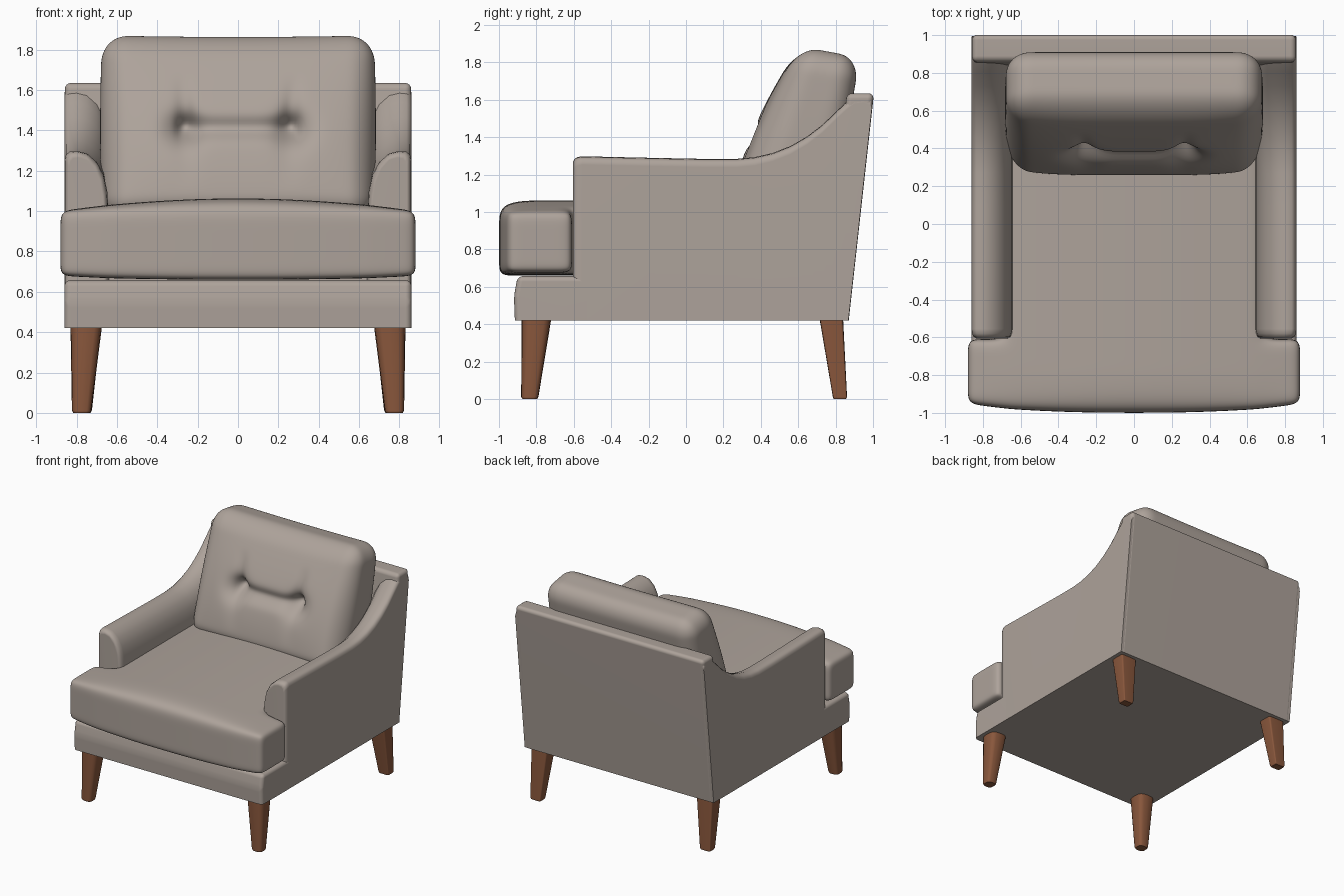
import bpy, bmesh, math
from mathutils import Vector

if "Cube" in bpy.data.objects:
    bpy.data.objects.remove(bpy.data.objects["Cube"])


def material(name, rgb):
    m = bpy.data.materials.new(name)
    m.diffuse_color = (*rgb, 1)
    m.use_nodes = True
    m.node_tree.nodes["Principled BSDF"].inputs["Base Color"].default_value = m.diffuse_color
    return m


FABRIC = material("taupe fabric", (0.42, 0.365, 0.325))
WOOD = material("brown wood", (0.25, 0.095, 0.045))


def finish(name, bm, mat, angle=45, mirror=False, subsurf=0):
    bmesh.ops.recalc_face_normals(bm, faces=bm.faces)
    me = bpy.data.meshes.new(name)
    bm.to_mesh(me)
    bm.free()
    me.materials.append(mat)
    for p in me.polygons:
        p.use_smooth = True
    ob = bpy.data.objects.new(name, me)
    bpy.context.collection.objects.link(ob)
    if mirror:
        mod = ob.modifiers.new("mirror", 'MIRROR')
        mod.use_mirror_merge = False
    if subsurf:
        mod = ob.modifiers.new("subdivision", 'SUBSURF')
        mod.levels = mod.render_levels = subsurf
    else:
        me.set_sharp_from_angle(angle=math.radians(angle))
        mod = ob.modifiers.new("weighted normals", 'WEIGHTED_NORMAL')
        mod.keep_sharp = True
    return ob


def loft(rings):
    """Closed rings of points joined in order, with end caps."""
    bm = bmesh.new()
    vs = [[bm.verts.new(p) for p in r] for r in rings]
    n = len(vs[0])
    for a, b in zip(vs, vs[1:]):
        for i in range(n):
            j = (i + 1) % n
            bm.faces.new((a[i], a[j], b[j], b[i]))
    bm.faces.new(vs[0])
    bm.faces.new(vs[-1])
    return bm


def grid_solid(xs, ys, zs, shape, inside=lambda x, y: True):
    """Shell of a block of grid cells; shape() moves each point."""
    bm = bmesh.new()
    axes, cache = (xs, ys, zs), {}

    def vert(k):
        if k not in cache:
            cache[k] = bm.verts.new(shape(*(axes[d][k[d]] for d in range(3))))
        return cache[k]

    def filled(c):
        if any(not 0 <= c[d] < len(axes[d]) - 1 for d in range(3)):
            return False
        return inside((xs[c[0]] + xs[c[0] + 1]) / 2, (ys[c[1]] + ys[c[1] + 1]) / 2)

    for i in range(len(xs) - 1):
        for j in range(len(ys) - 1):
            for k in range(len(zs) - 1):
                c = (i, j, k)
                if not filled(c):
                    continue
                for d in range(3):
                    for side in (0, 1):
                        nb = list(c)
                        nb[d] += 2 * side - 1
                        if filled(nb):
                            continue
                        quad = []
                        for a, b in ((0, 0), (1, 0), (1, 1), (0, 1)):
                            q = list(c)
                            q[d] += side
                            q[(d + 1) % 3] += a
                            q[(d + 2) % 3] += b
                            quad.append(vert(tuple(q)))
                        bm.faces.new(quad)
    return bm


def block(name, profile, half_x, bevel, keep_flat=0.42):
    """Side profile (y, z) spanning x, rounded except along the underside."""
    bm = loft([[(x, y, z) for y, z in profile] for x in (-half_x, half_x)])
    edges = [e for e in bm.edges if any(v.co.z > keep_flat + 0.01 for v in e.verts)]
    bmesh.ops.bevel(bm, geom=edges, offset=bevel, segments=4, profile=0.5, affect='EDGES')
    return finish(name, bm, FABRIC)


def back_y(z):
    return 0.87 + 0.13 * (z - 0.42) / 1.17


# Front rail, under-seat base and leaning back panel
block("front_rail", [(-0.915, 0.42), (-0.92, 0.55), (-0.90, 0.658), (-0.5, 0.658), (-0.5, 0.42)], 0.86, 0.03)
block("seat_base", [(-0.55, 0.42), (-0.55, 0.70), (0.80, 0.70), (0.80, 0.42)], 0.65, 0.01)
block("back_panel", [(0.72, 0.42), (back_y(0.42), 0.42), (back_y(1.635), 1.635), (0.86, 1.635)], 0.858, 0.03)

# Arms: rounded section swept back, rising to meet the back panel
SECTION = [(0.86, -0.045), (0.852, -0.018), (0.835, -0.004), (0.80, 0), (0.75, -0.012), (0.70, -0.055),
           (0.665, -0.12), (0.648, -0.2), (0.64, -0.33)]
STATIONS = [(-0.605, 1.265, 0.78), (-0.597, 1.283, 0.9), (-0.58, 1.294, 0.97), (-0.555, 1.298, 1),
            (-0.2, 1.29, 1), (0.1, 1.284, 1), (0.27, 1.284, 1), (0.37, 1.293, 1), (0.47, 1.315, 1),
            (0.57, 1.353, 1), (0.66, 1.405, 1), (0.74, 1.468, 1), (0.81, 1.54, 1), (0.86, 1.59, 1),
            (0.90, 1.623, 1), (0.95, 1.63, 1), (0.985, 1.615, 1), (0.998, 1.59, 1)]


def arm_ring(y, h, k):
    ring = []
    for x, z in [(0.86, 0.42)] + [(x, h + dz) for x, dz in SECTION] + [(0.64, 0.42)]:
        yy = y if y < 0.3 else 0.3 + (y - 0.3) * (back_y(z) - 0.3) / 0.7
        ring.append((0.75 + (x - 0.75) * k, yy, z))
    return ring


finish("arms", loft([arm_ring(*s) for s in STATIONS]), FABRIC, mirror=True)


# T-shaped seat cushion with a crowned top
def seat_shape(x, y, z):
    u = min(1, abs(x) / 0.88)
    if z > 0.95:
        z += 0.065 * (1 - u * u) * (1 if y > -0.95 else 0.3)
    elif z < 0.7:
        z += 0.02 * u ** 3
    if y < -0.9:
        y += 0.05 * u ** 3
    return (x, y, z)


half = [0.3, 0.6, 0.68, 0.80, 0.88]
seat_x = [-v for v in reversed(half)] + [0] + half
finish("seat_cushion", grid_solid(seat_x, [-1, -0.92, -0.7, -0.61, -0.5, -0.1, 0.3, 0.6],
                                  [0.66, 0.74, 0.92, 1.0], seat_shape,
                                  lambda x, y: y < -0.61 or abs(x) < 0.68), FABRIC, subsurf=3)

# Back cushion: rounded block, leaned back, bulged and tufted
HX, HT, HW, R = 0.675, 0.2, 0.45, 0.13


def pillow_shape(x, t, w):
    p = Vector((x, t, w))
    core = Vector([max(-h + R, min(h - R, c)) for c, h in zip(p, (HX, HT, HW))])
    p = core + (p - core).normalized() * R
    x, s, v = p.x, (p.y + HT) / (2 * HT), (p.z + HW) / (2 * HW)
    front = Vector((0.25 + 0.35 * v, 0.95 + 0.94 * v))
    rear = Vector((0.78 + 0.15 * v, 0.95 + 0.88 * v))
    y, z = front.lerp(rear, s)
    # bulge of the front face
    push = -0.075 * math.sin(math.pi * min(1, max(0, v)) ** 0.85) * (1 - (x / HX) ** 4)
    # button dents, crease between them and folds running upward
    dx, dz = abs(x) - 0.27, z - 1.41
    push += 0.075 * math.exp(-(dx * dx + dz * dz) / 0.0065)
    if abs(x) < 0.3:
        push += 0.05 * math.exp(-(dz / 0.045) ** 2)
    if dz > 0:
        push += 0.04 * math.exp(-((dx + 0.02 - 0.1 * dz) / 0.035) ** 2) * max(0, 1 - dz / 0.28)
    else:
        push += 0.02 * math.exp(-((dx + 0.02) / 0.06) ** 2) * max(0, 1 + dz / 0.3)
    y += push * (1 - s) ** 2
    z -= 0.008 * v ** 6 * (1 - (x / HX) ** 2)
    return (x * (1 + 0.012 * math.sin(math.pi * v)), y, z)


def span(h, n):
    return [-h + 2 * h * i / n for i in range(n + 1)]


finish("back_cushion", grid_solid(span(HX, 48), span(HT, 12), span(HW, 32), pillow_shape), FABRIC, subsurf=1)


# Tapered legs: rounded in front, squarer at the back
def leg(name, top, foot, e):
    def ring(z, cx, cy, rx, ry):
        pts = []
        for i in range(16):
            c, s = math.cos(i * math.pi / 8), math.sin(i * math.pi / 8)
            pts.append((cx + rx * math.copysign(abs(c) ** (2 / e), c),
                        cy + ry * math.copysign(abs(s) ** (2 / e), s), z))
        return pts
    fx, fy, rx, ry = foot
    rings = [ring(0, fx, fy, rx * 0.86, ry * 0.86), ring(0.012, *foot), ring(0.43, *top)]
    finish(name, loft(rings), WOOD, angle=40, mirror=True)


leg("front_legs", (0.752, -0.80, 0.078, 0.08), (0.775, -0.835, 0.048, 0.046), 3)
leg("rear_legs", (0.752, 0.777, 0.075, 0.063), (0.772, 0.823, 0.048, 0.038), 8)
